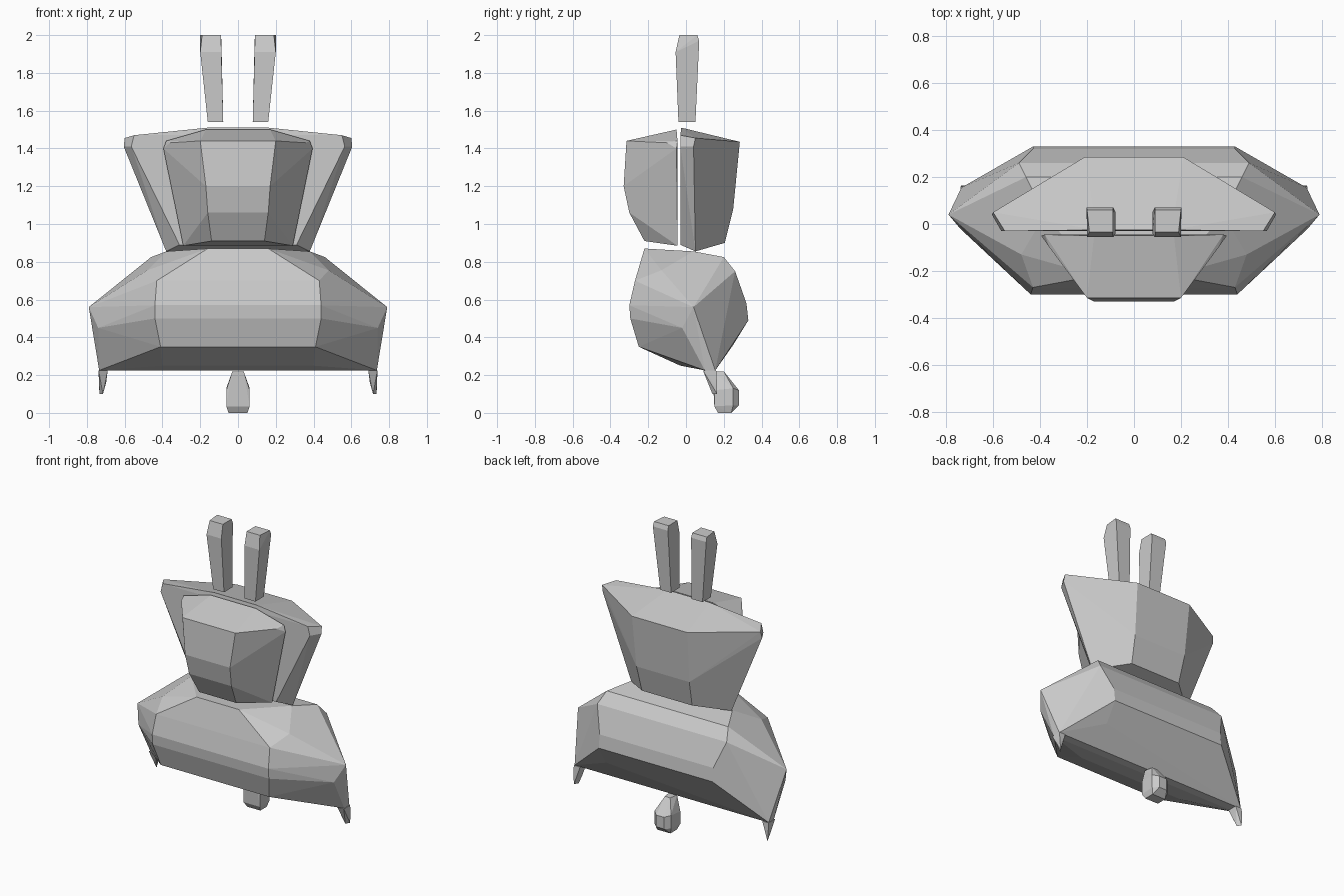
import bpy, bmesh
from math import radians


def hull(name, pts, mirror=True):
    """Faceted shell wrapped around corner points, optionally mirrored in x."""
    bm = bmesh.new()
    for x, y, z in pts:
        for s in ((1, -1) if mirror and x else (1,)):
            bm.verts.new((s * x, y, z))
    bmesh.ops.convex_hull(bm, input=bm.verts[:])
    loose = [v for v in bm.verts if not v.link_faces]
    bmesh.ops.delete(bm, geom=loose, context='VERTS')
    bmesh.ops.dissolve_limit(bm, angle_limit=radians(2), verts=bm.verts[:], edges=bm.edges[:])
    bmesh.ops.recalc_face_normals(bm, faces=bm.faces[:])
    me = bpy.data.meshes.new(name)
    bm.to_mesh(me)
    bm.free()
    ob = bpy.data.objects.new(name, me)
    bpy.context.collection.objects.link(ob)
    return ob


def pair(name, pts):
    """Left and right copies of an off-centre part."""
    for side, s in (("right", 1), ("left", -1)):
        hull(f"{side}_{name}", [(s * x, y, z) for x, y, z in pts], mirror=False)


# Wide lower body
hull("lower_body", [
    (.16, -.22, .87), (.48, -.13, .755), (.43, -.27, .70), (.44, -.30, .57),
    (.44, -.295, .50), (.41, -.25, .35), (.38, .04, .855), (.46, .20, .825),
    (.49, .26, .75), (.43, .32, .58), (.43, .33, .49), (.43, .25, .36),
    (.79, .04, .56), (.74, -.02, .45), (.735, .10, .225), (.735, .155, .225),
    (.40, -.03, .25),
])

# Front chest plate
hull("front_plate", [
    (.17, -.05, 1.50), (.38, -.045, 1.44), (.395, -.05, 1.40), (.36, -.10, 1.43),
    (.20, -.315, 1.44), (.17, -.33, 1.20), (.16, -.30, 1.06), (.14, -.22, .91),
    (.29, -.045, .885),
])

# Rear upper hood
hull("rear_hood", [
    (.16, -.025, 1.51), (.55, -.03, 1.47), (.565, -.03, 1.41), (.60, .05, 1.455),
    (.605, .04, 1.41), (.21, .285, 1.435), (.20, .25, 1.08), (.19, .205, .90),
    (.38, .05, .855), (.31, -.03, .89),
])

# Upright antennae
pair("antenna", [
    (.09, -.035, 2.0), (.19, -.035, 2.0), (.09, .06, 2.0), (.20, .06, 2.0),
    (.088, -.055, 1.91), (.20, -.055, 1.91), (.088, .07, 1.97), (.202, .07, 1.97),
    (.078, -.04, 1.54), (.16, -.04, 1.54), (.078, .05, 1.54), (.16, .05, 1.54),
])

# Small side claws
pair("claw", [
    (.69, .09, .225), (.738, .09, .225), (.69, .16, .225), (.738, .16, .225),
    (.698, .12, .16), (.736, .165, .14), (.715, .14, .10), (.733, .165, .10),
])

# Rear hanging nozzle
hull("rear_nozzle", [
    (.03, .14, .22), (.02, .20, .22), (.062, .15, .12), (.062, .25, .13),
    (.03, .28, .12), (.062, .15, .035), (.062, .25, .04), (.03, .28, .04),
    (.05, .17, .0), (.05, .24, .0),
])
